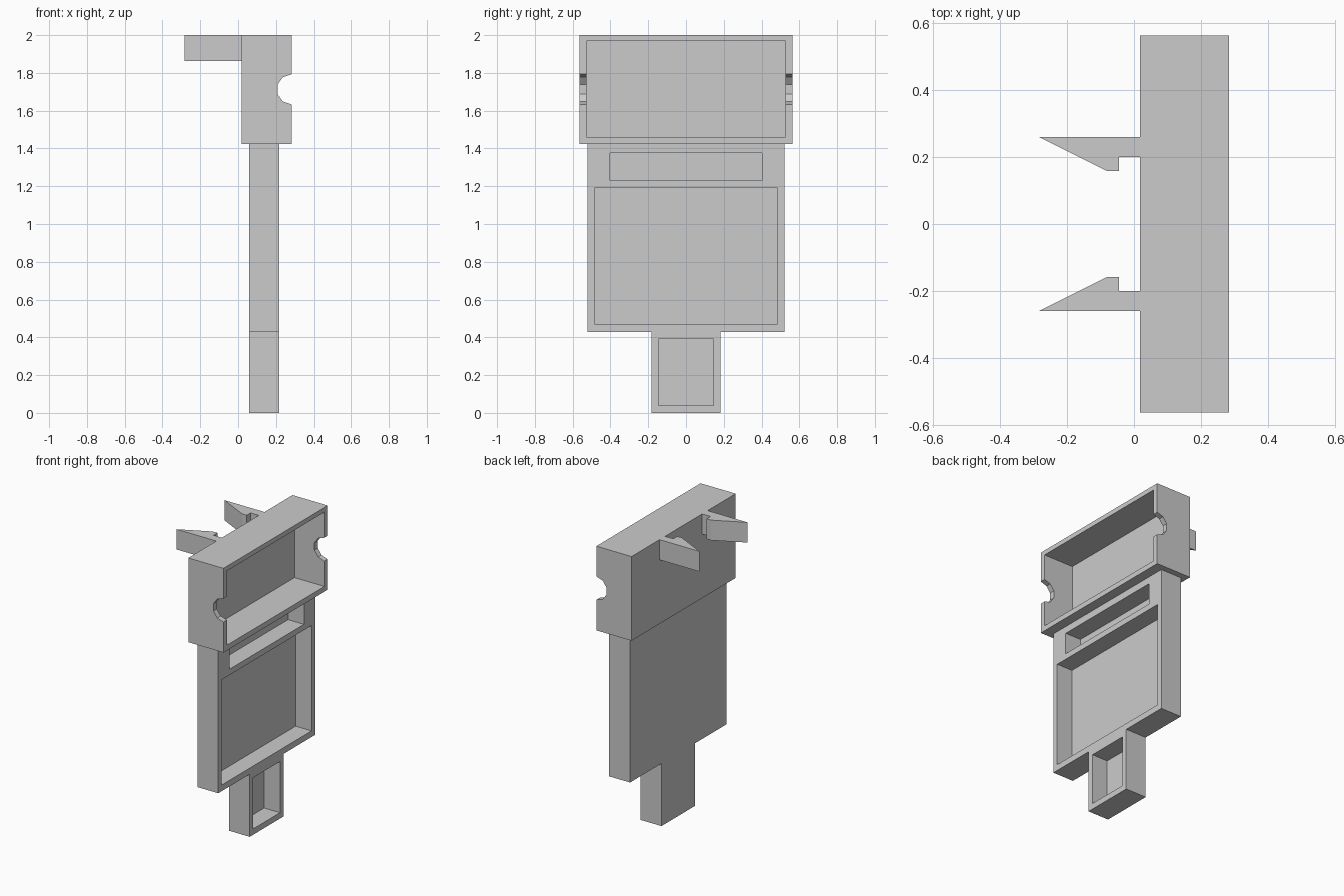
import bpy, bmesh
from math import radians, sin, cos
from mathutils import Vector

cube = bpy.data.objects.get("Cube")
if cube:
    bpy.data.objects.remove(cube, do_unlink=True)

grey = bpy.data.materials.new("plain grey")
grey.use_nodes = True
grey.diffuse_color = (0.6, 0.6, 0.6, 1)
grey.node_tree.nodes["Principled BSDF"].inputs["Base Color"].default_value = (0.6, 0.6, 0.6, 1)


def prism(name, points, extrude):
    """Extrude a closed outline of 3D points into a solid."""
    bm = bmesh.new()
    face = bm.faces.new([bm.verts.new(p) for p in points])
    grown = bmesh.ops.extrude_face_region(bm, geom=[face], use_keep_orig=True)
    moved = [g for g in grown["geom"] if isinstance(g, bmesh.types.BMVert)]
    bmesh.ops.translate(bm, verts=moved, vec=Vector(extrude))
    bmesh.ops.recalc_face_normals(bm, faces=bm.faces)
    mesh = bpy.data.meshes.new(name)
    bm.to_mesh(mesh)
    bm.free()
    mesh.materials.append(grey)
    obj = bpy.data.objects.new(name, mesh)
    bpy.context.collection.objects.link(obj)
    return obj


def cut_pocket(obj, half_width, bottom, top, floor):
    """Sink a rectangular pocket into the +x side, down to x = floor."""
    w = half_width
    cutter = prism("pocket_cutter", [(floor, -w, bottom), (floor, w, bottom),
                                     (floor, w, top), (floor, -w, top)], (0.5, 0, 0))
    cutter.hide_render = True
    mod = obj.modifiers.new("pocket", 'BOOLEAN')
    mod.operation = 'DIFFERENCE'
    mod.solver = 'EXACT'
    mod.object = cutter
    bpy.context.view_layer.objects.active = obj
    bpy.ops.object.modifier_apply(modifier=mod.name)
    bpy.data.objects.remove(cutter, do_unlink=True)


# Main tray with the narrow tail below it
BODY_BACK, BODY_FRONT, BODY_FLOOR = 0.058, 0.216, 0.096
half = [(0.182, 0), (0.182, 0.428), (0.522, 0.428), (0.522, 1.424)]
outline = half + [(-y, z) for y, z in reversed(half)]
tray = prism("tray_and_tail", [(BODY_BACK, y, z) for y, z in outline],
             (BODY_FRONT - BODY_BACK, 0, 0))
for pocket in [(0.145, 0.04, 0.39), (0.485, 0.47, 1.19), (0.403, 1.23, 1.376)]:
    cut_pocket(tray, *pocket, BODY_FLOOR)

# Head box, its side walls notched by half a decagon
HEAD_BACK, HEAD_FRONT = 0.018, 0.284
notch = [(HEAD_FRONT + 0.08 * cos(radians(a)), 1.713 + 0.08 * sin(radians(a)))
         for a in range(270, 89, -36)]
profile = [(HEAD_BACK, 1.424), (HEAD_FRONT, 1.424)] + notch + [(HEAD_FRONT, 2), (HEAD_BACK, 2)]
head = prism("head_box", [(x, -0.563, z) for x, z in profile], (0, 1.126, 0))
cut_pocket(head, 0.527, 1.46, 1.968, 0.058)

# Pair of barbed clips on the back of the head
barb = [(HEAD_BACK, 0.26), (-0.284, 0.26), (-0.08, 0.158),
        (-0.045, 0.158), (-0.045, 0.2), (HEAD_BACK, 0.2)]
for side, name in ((1, "back_clip"), (-1, "front_clip")):
    prism(name, [(x, side * y, 1.862) for x, y in barb], (0, 0, 0.138))
